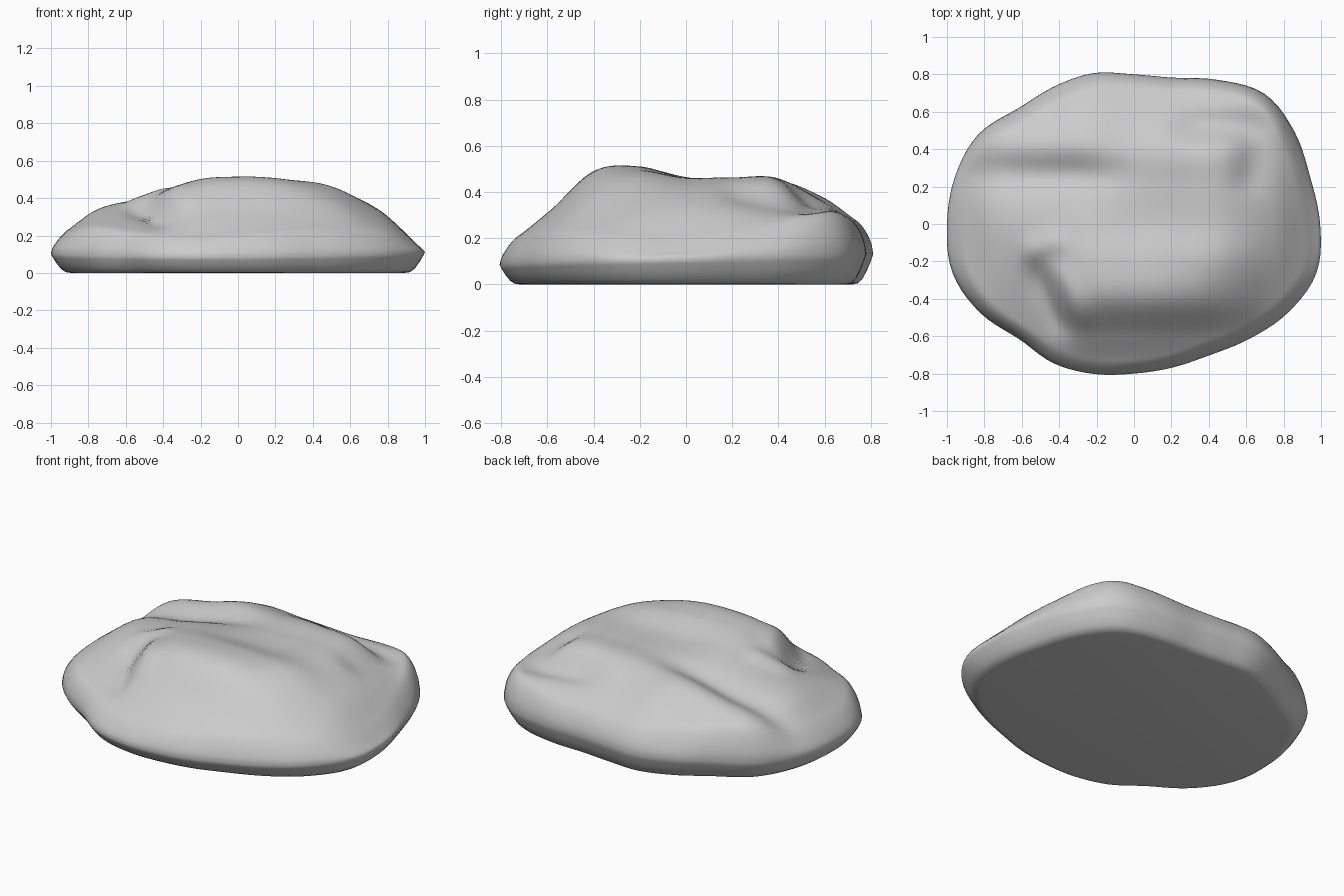
import bpy
import bmesh
from math import cos, sin, pi, exp, floor, radians

cube = bpy.data.objects.get("Cube")
if cube:
    bpy.data.objects.remove(cube, do_unlink=True)

SEGMENTS, RINGS = 120, 44

# Outline radius every 15 degrees, counter-clockwise from +x
OUTLINE = [.995, .975, .99, .985, .89, .81, .8, .835, .85, .875, .96, .99,
           1, 1.005, .95, .87, .86, .83, .8, .795, .81, .87, .95, 1.01]

# Broad height sections from front to back, in hundredths of a unit
SECTIONS = [
    [9, 12, 13, 15, 17, 16, 12, 9, 6],
    [14, 19, 22, 29, 31, 29, 23, 15, 9],
    [17, 26, 31, 46, 49, 47, 39, 25, 13],
    [18, 31, 38, 49, 51, 50, 46, 32, 14],
    [18, 34, 40, 46, 46, 46, 45, 34, 14],
    [17, 33, 38, 43, 45, 46, 45, 33, 15],
    [17, 32, 38, 44, 45, 46, 44, 31, 16],
    [14, 25, 30, 37, 36, 35, 34, 31, 19],
    [10, 14, 18, 24, 24, 24, 26, 27, 18],
]

# Weathered dents: centre x, centre y, half length, half width, angle, depth
DENTS = [
    (-.5, .27, .42, .09, 0, .04),
    (-.55, .45, .34, .09, 0, -.015),
    (-.46, -.40, .20, .07, -65, .045),
    (-.35, -.38, .18, .07, -65, -.03),
    (-.48, -.12, .12, .07, 20, -.025),
    (.63, .32, .16, .09, 80, .03),
    (.48, .52, .24, .08, 0, .05),
]


def spline(a, b, c, d, t):
    """Smooth interpolation between b and c."""
    return b + .5 * t * (c - a + t * (2 * a - 5 * b + 4 * c - d
                                      + t * (3 * (b - c) + d - a)))


def sample(values, position):
    last = len(values) - 1
    i = min(max(floor(position), 0), last - 1)
    picks = [values[min(max(i + k, 0), last)] for k in (-1, 0, 1, 2)]
    return spline(*picks, min(max(position - i, 0), 1))


def radius(angle):
    count = len(OUTLINE)
    position = angle / (2 * pi) * count
    i = floor(position)
    return spline(*[OUTLINE[(i + k) % count] for k in (-1, 0, 1, 2)], position - i)


def height(x, y):
    rows = [sample(row, (x + 1) * 4) for row in SECTIONS]
    z = sample(rows, (y + .8) * 5) / 100
    for cx, cy, length, width, turn, depth in DENTS:
        c, s = cos(radians(turn)), sin(radians(turn))
        u = ((x - cx) * c + (y - cy) * s) / length
        v = ((y - cy) * c - (x - cx) * s) / width
        z -= depth * exp(-u ** 4 - v * v)
    return z


def rim_height(angle):
    return .11 + .025 * cos(angle - radians(80))


def top_point(angle, t):
    """Point on the upper surface, rounded over into the rim."""
    r = radius(angle) * t
    x, y = r * cos(angle), r * sin(angle)
    rim = rim_height(angle)
    edge = min((1 - t) / .09, 1)
    blend = (1 - (1 - edge) ** 2) ** .6
    return x, y, rim + (max(height(x, y), rim) - rim) * blend


def under_point(angle, scale, level):
    r = radius(angle) * scale
    return r * cos(angle), r * sin(angle), rim_height(angle) * level


# Stone: closed rings from the flat base, round the rim and over the top
bm = bmesh.new()
angles = [2 * pi * i / SEGMENTS for i in range(SEGMENTS)]
rings = []
for scale, level in ((.89, 0), (.92, .04), (.945, .2), (.97, .5), (.99, .8)):
    rings.append([bm.verts.new(under_point(a, scale, level)) for a in angles])
for j in range(RINGS):
    t = 1 - (j / RINGS) ** 1.25
    rings.append([bm.verts.new(top_point(a, t)) for a in angles])

for lower, upper in zip(rings, rings[1:]):
    for i in range(SEGMENTS):
        n = (i + 1) % SEGMENTS
        bm.faces.new((lower[i], lower[n], upper[n], upper[i]))
bm.faces.new(rings[0][::-1])
peak = bm.verts.new((0, 0, height(0, 0)))
for i in range(SEGMENTS):
    bm.faces.new((rings[-1][i], rings[-1][(i + 1) % SEGMENTS], peak))
bmesh.ops.recalc_face_normals(bm, faces=bm.faces)

mesh = bpy.data.meshes.new("stone")
bm.to_mesh(mesh)
bm.free()
stone = bpy.data.objects.new("stone", mesh)
bpy.context.collection.objects.link(stone)

# Plain grey stone colour
grey = bpy.data.materials.new("stone_grey")
grey.use_nodes = True
colour = (.6, .6, .6, 1)
grey.diffuse_color = colour
grey.node_tree.nodes["Principled BSDF"].inputs["Base Color"].default_value = colour
mesh.materials.append(grey)

bpy.ops.object.select_all(action='DESELECT')
stone.select_set(True)
bpy.context.view_layer.objects.active = stone
bpy.ops.object.shade_smooth_by_angle(angle=radians(85))
